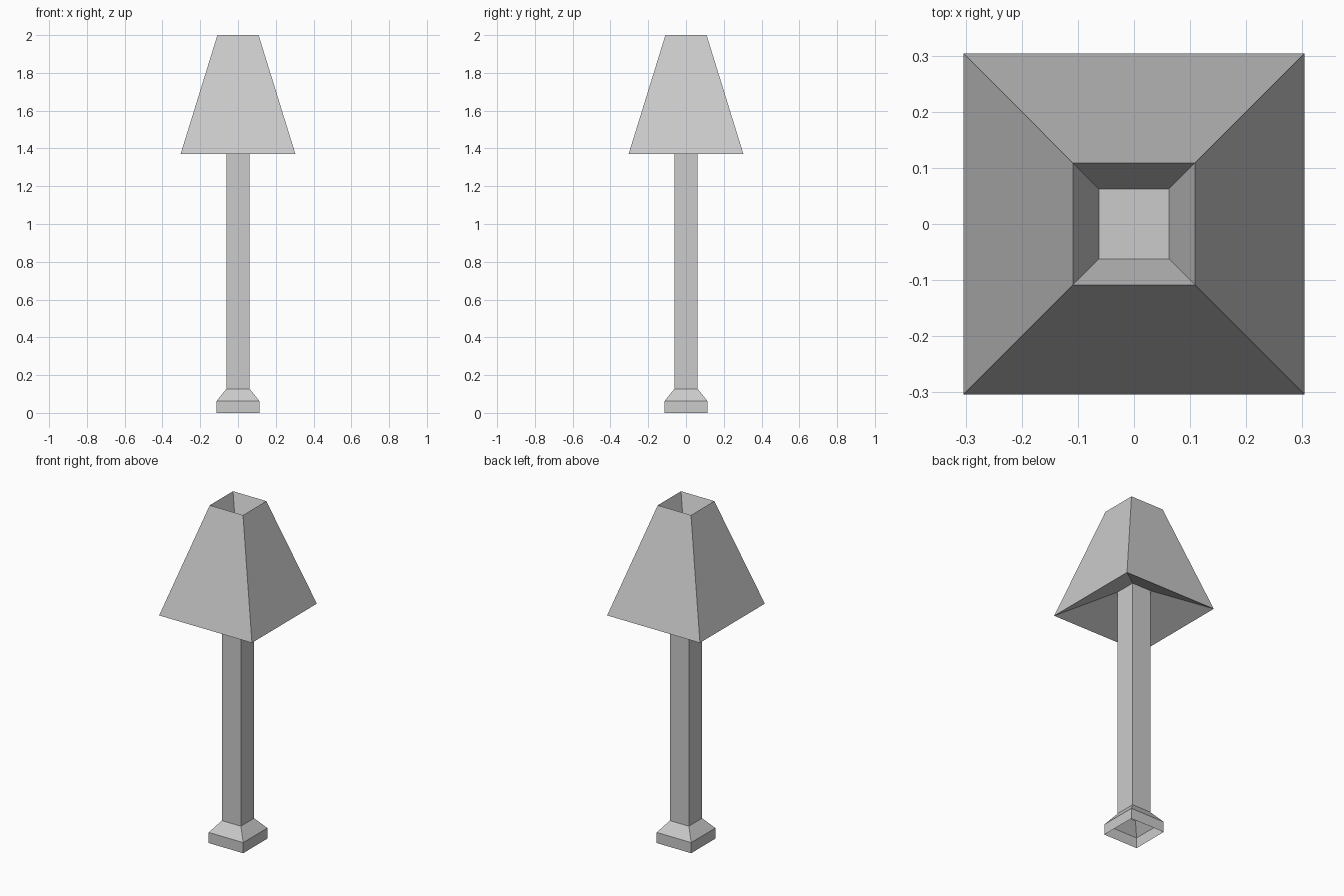
import bpy, bmesh

if "Cube" in bpy.data.objects:
    bpy.data.objects.remove(bpy.data.objects["Cube"])


def square_loft(name, profile, cap_end=False):
    """Skin square rings given as (half width, height), from first to last."""
    bm = bmesh.new()
    rings = []
    for r, z in profile:
        rings.append([bm.verts.new((sx * r, sy * r, z))
                      for sx, sy in ((-1, -1), (1, -1), (1, 1), (-1, 1))])
    for a, b in zip(rings, rings[1:]):
        for i in range(4):
            j = (i + 1) % 4
            bm.faces.new((a[i], a[j], b[j], b[i]))
    if cap_end:
        bm.faces.new(rings[-1])
    mesh = bpy.data.meshes.new(name)
    bm.to_mesh(mesh)
    bm.free()
    obj = bpy.data.objects.new(name, mesh)
    bpy.context.collection.objects.link(obj)
    return obj


POST = 0.062        # half width of the post
POST_TOP = 1.50     # where the post meets the underside of the shade

# Foot: short plinth with a chamfer up to the post, open underneath
square_loft("lamp_base", [(0.113, 0), (0.113, 0.063), (POST, 0.127)])

# Square post
square_loft("lamp_post", [(POST, 0.127), (POST, POST_TOP)])

# Shade: sloped underside, outer walls, then a tapered recess with a flat floor
square_loft("lamp_shade",
            [(POST, POST_TOP), (0.304, 1.37), (0.109, 2.0), (POST, 1.85)],
            cap_end=True)
